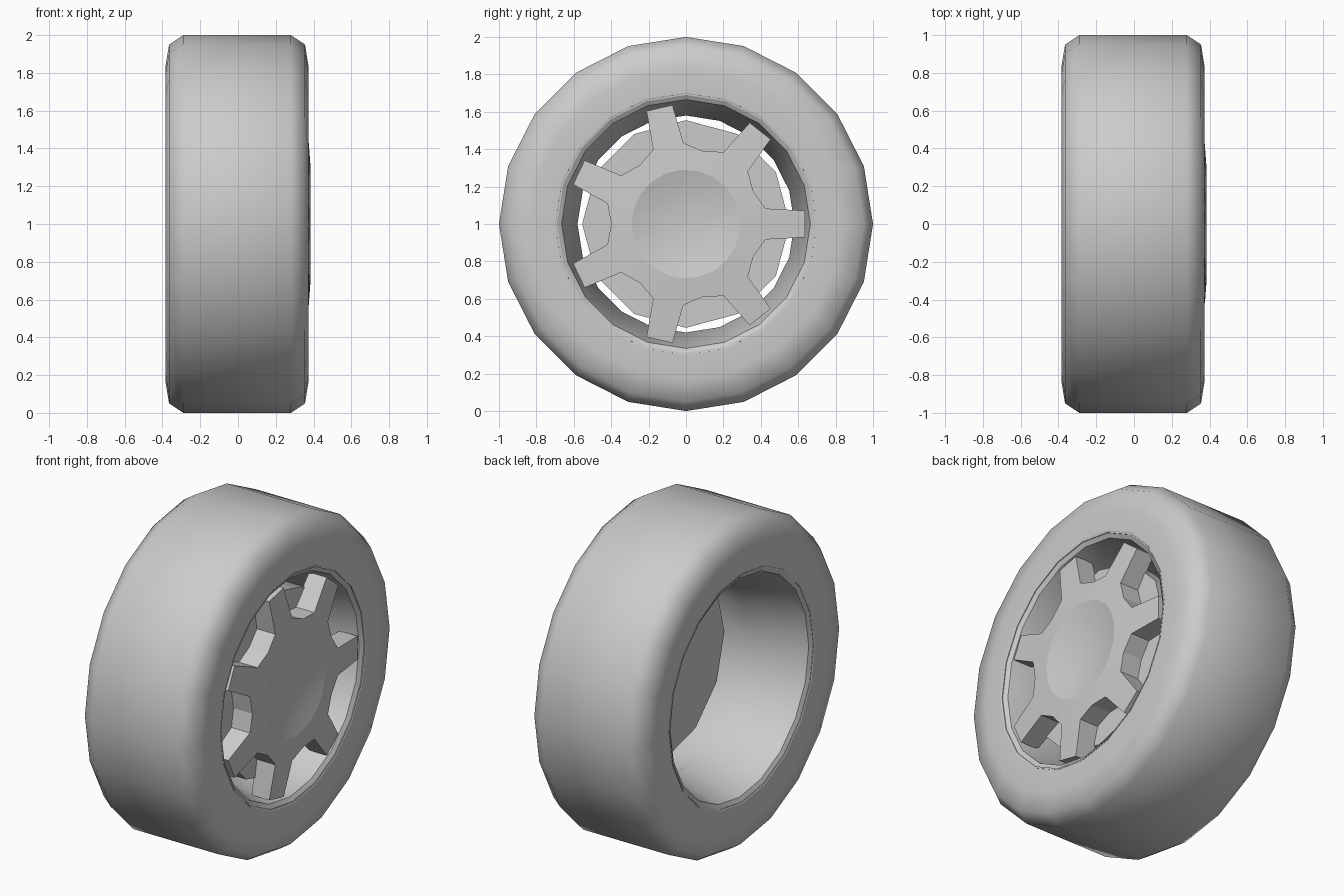
import bpy
import bmesh
from math import cos, sin, radians

if "Cube" in bpy.data.objects:
    bpy.data.objects.remove(bpy.data.objects["Cube"])

GREY = (0.6, 0.6, 0.6, 1.0)
grey = bpy.data.materials.new("plain grey")
grey.use_nodes = True
grey.diffuse_color = GREY
grey.node_tree.nodes["Principled BSDF"].inputs["Base Color"].default_value = GREY


def ring(sides, radius, x, turn=0.0):
    """Polygon around the axle; the first corner points along +y."""
    return [(x, radius * cos(radians(turn + 360 * i / sides)),
             radius * sin(radians(turn + 360 * i / sides))) for i in range(sides)]


def loft(name, rings, closed=False, angle=35):
    """Skin equal-length rings; either loop back to the start or cap both ends."""
    bm = bmesh.new()
    loops = [[bm.verts.new((x, y, z + 1)) for x, y, z in r] for r in rings]
    n = len(loops[0])
    pairs = list(zip(loops, loops[1:]))
    if closed:
        pairs.append((loops[-1], loops[0]))
    else:
        bm.faces.new(loops[0])
        bm.faces.new(loops[-1])
    for a, b in pairs:
        for i in range(n):
            j = (i + 1) % n
            bm.faces.new((a[i], a[j], b[j], b[i]))
    bmesh.ops.recalc_face_normals(bm, faces=bm.faces)
    mesh = bpy.data.meshes.new(name)
    bm.to_mesh(mesh)
    bm.free()
    mesh.materials.append(grey)
    obj = bpy.data.objects.new(name, mesh)
    bpy.context.collection.objects.link(obj)
    bpy.ops.object.select_all(action="DESELECT")
    obj.select_set(True)
    bpy.context.view_layer.objects.active = obj
    bpy.ops.object.shade_smooth_by_angle(angle=radians(angle))
    return obj


# Tyre: tread, rounded shoulders and sidewalls
tyre_profile = [(-0.375, 0.69), (-0.385, 0.83), (-0.365, 0.95), (-0.29, 1.0),
                (0.28, 1.0), (0.355, 0.95), (0.374, 0.83), (0.37, 0.69)]
loft("tyre", [ring(20, r, x) for x, r in tyre_profile], closed=True, angle=60)

# Rim barrel: chamfered lips and a narrow waist
rim_profile = [(-0.378, 0.70), (-0.36, 0.665), (0.0, 0.58), (0.35, 0.665),
               (0.372, 0.70), (0.0, 0.72)]
loft("rim", [ring(20, r, x) for x, r in rim_profile], closed=True, angle=30)

# Disc behind the spokes
loft("back_disc", [ring(12, 0.555, x, 30) for x in (0.13, 0.25)])

# Seven-spoke plate with a shallow dished hub
SPOKES = 7
spoke_corners = [(-25.7, 0.40), (-11, 0.434), (-6.4, 0.64), (6.4, 0.64), (11, 0.434)]
outline = [(360 * s / SPOKES + a, r) for s in range(SPOKES) for a, r in spoke_corners]


def plate_ring(height, radius=None):
    """Spoke outline, or a circle with matching corners, at a given height."""
    points = []
    for a, r in outline:
        r = radius or r
        points.append((height(r), r * cos(radians(a)), r * sin(radians(a))))
    return points


def crown(r):
    return 0.385 - 0.08 * max(r - 0.3, 0)


loft("spokes", [plate_ring(lambda r: 0.24), plate_ring(crown),
                plate_ring(crown, 0.29),
                plate_ring(lambda r: 0.36, 0.19),
                plate_ring(lambda r: 0.348, 0.09),
                plate_ring(lambda r: 0.345, 0.01)], angle=12)
